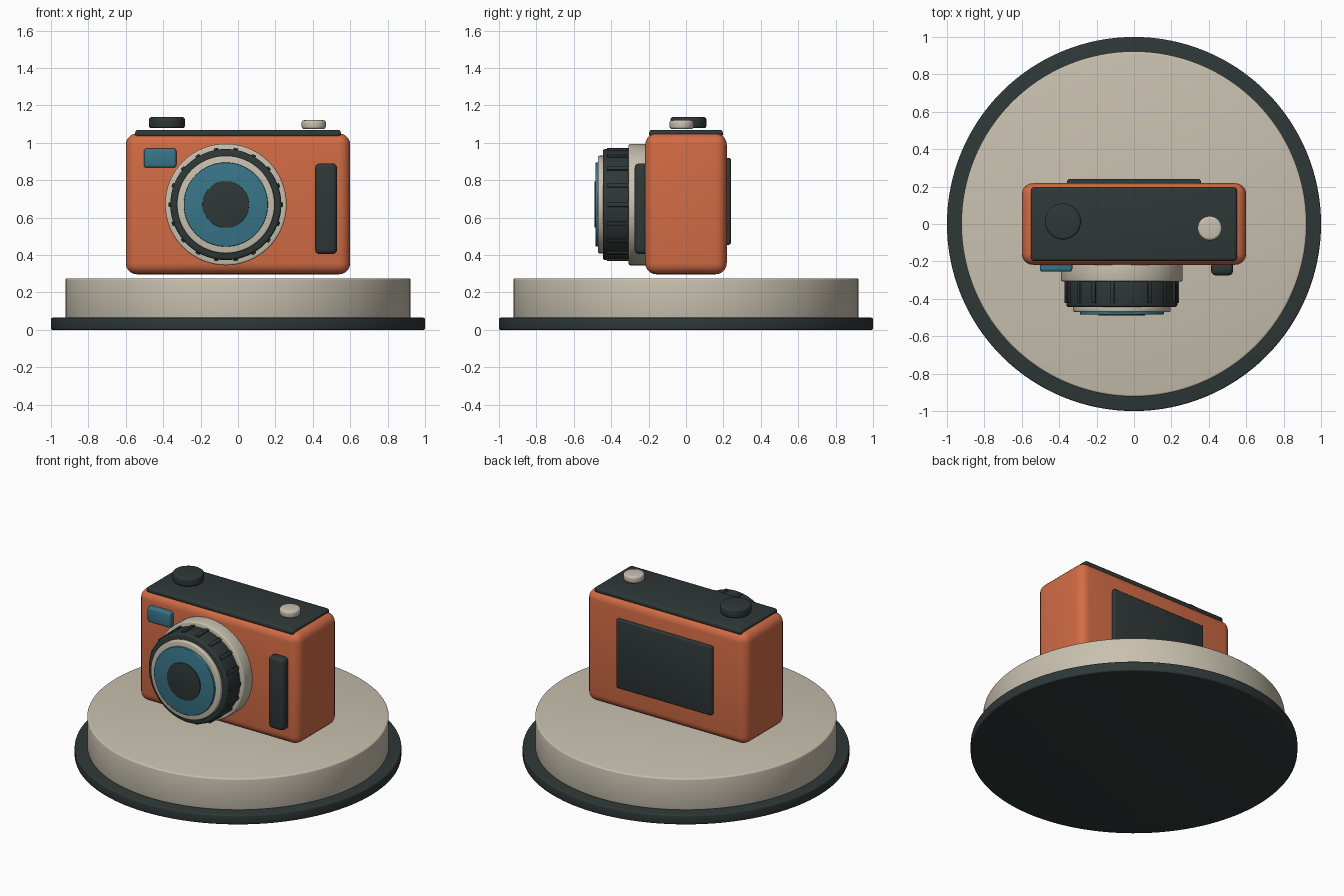
import bpy, math
from mathutils import Vector

cube = bpy.data.objects.get("Cube")
if cube:
    bpy.data.objects.remove(cube, do_unlink=True)


def material(name, rgb):
    m = bpy.data.materials.new(name)
    m.use_nodes = True
    m.diffuse_color = (*rgb, 1)
    m.node_tree.nodes["Principled BSDF"].inputs["Base Color"].default_value = (*rgb, 1)
    return m


ORANGE = material("orange", (0.65, 0.15, 0.06))
CREAM = material("cream", (0.58, 0.53, 0.43))
DARK = material("charcoal", (0.028, 0.04, 0.038))
TEAL = material("teal", (0.04, 0.18, 0.25))


def finish(name, mat, bevel, segments):
    """Name, colour, bevel and smooth the active object."""
    ob = bpy.context.object
    ob.name = ob.data.name = name
    ob.data.materials.append(mat)
    bpy.ops.object.transform_apply(location=False, rotation=True, scale=True)
    if bevel:
        mod = ob.modifiers.new("soft_edges", "BEVEL")
        mod.width, mod.segments = bevel, segments
        mod.limit_method, mod.angle_limit = "ANGLE", math.radians(40)
        bpy.ops.object.modifier_apply(modifier=mod.name)
    bpy.ops.object.shade_smooth_by_angle(angle=math.radians(35))
    return ob


def box(name, mat, low, high, bevel, segments=3):
    low, high = Vector(low), Vector(high)
    bpy.ops.mesh.primitive_cube_add(size=1, location=(low + high) / 2)
    bpy.context.object.scale = high - low
    return finish(name, mat, bevel, segments)


def disc(name, mat, centre, radius, bottom, top, bevel, sides=64):
    """Upright cylinder centred on (x, y)."""
    bpy.ops.mesh.primitive_cylinder_add(vertices=sides, radius=radius, depth=top - bottom,
                                        location=(*centre, (bottom + top) / 2))
    return finish(name, mat, bevel, 3)


LENS_X, LENS_Z = -0.065, 0.67


def lens_disc(name, mat, radius, front, back, bevel):
    """Cylinder along the lens axis."""
    bpy.ops.mesh.primitive_cylinder_add(vertices=64, radius=radius, depth=back - front,
                                        location=(LENS_X, (front + back) / 2, LENS_Z),
                                        rotation=(math.pi / 2, 0, 0))
    return finish(name, mat, bevel, 3)


# Display stand
disc("stand_base", DARK, (0, 0), 1.0, 0, 0.065, 0.008, 128)
disc("stand_plinth", CREAM, (0, 0), 0.923, 0.06, 0.275, 0.01, 128)

# Camera body and its panels
box("body", ORANGE, (-0.6, -0.218, 0.297), (0.6, 0.218, 1.05), 0.06, 5)
box("top_plate", DARK, (-0.55, -0.197, 1.03), (0.55, 0.197, 1.069), 0.015)
box("viewfinder", TEAL, (-0.503, -0.255, 0.867), (-0.33, -0.2, 0.97), 0.014)
box("hand_grip", DARK, (0.412, -0.275, 0.405), (0.53, -0.2, 0.89), 0.025)
box("rear_screen", DARK, (-0.357, 0.2, 0.455), (0.357, 0.24, 0.92), 0.01)

# Controls on top
disc("mode_dial", DARK, (-0.38, 0.013), 0.096, 1.078, 1.137, 0.012)
disc("shutter_button", CREAM, (0.405, -0.023), 0.065, 1.073, 1.121, 0.014)

# Lens, from the mount forward
lens_disc("lens_mount", CREAM, 0.325, -0.307, -0.2, 0.01)
lens_disc("focus_ring", DARK, 0.297, -0.445, -0.3, 0.014)
lens_disc("front_ring", CREAM, 0.261, -0.47, -0.43, 0.008)
lens_disc("lens_glass", TEAL, 0.225, -0.484, -0.46, 0.004)
lens_disc("lens_pupil", DARK, 0.124, -0.49, -0.475, 0.002)

# Grip ribs around the focus ring
RIBS = 18
for i in range(RIBS):
    a = math.tau * i / RIBS
    reach = 0.296
    bpy.ops.mesh.primitive_cube_add(size=1, location=(LENS_X + reach * math.cos(a), -0.365,
                                                      LENS_Z + reach * math.sin(a)),
                                    rotation=(0, -a, 0))
    bpy.context.object.scale = (0.02, 0.115, 0.024)
    finish(f"focus_rib_{i + 1}", DARK, 0.003, 2)
